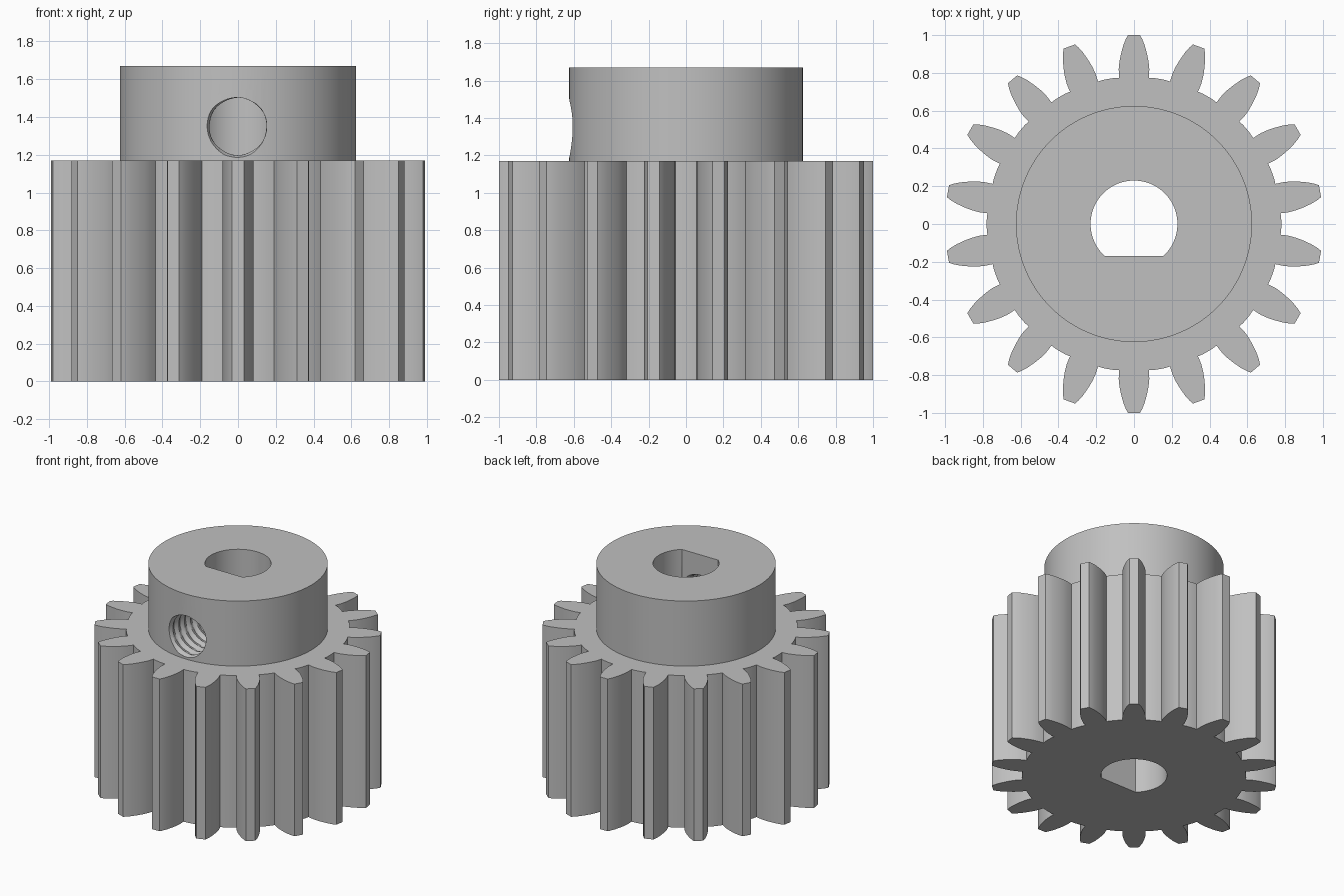
import bpy, bmesh, math
from math import sin, cos, pi, tau

cube = bpy.data.objects.get("Cube")
if cube:
    bpy.data.objects.remove(cube, do_unlink=True)

TEETH = 18
GEAR_TOP, HUB_TOP = 1.17, 1.67
ROOT_R, HUB_R, BORE_R = 0.78, 0.625, 0.23
BORE_FLAT = -0.17
HOLE_Z, HOLE_R, THREAD, PITCH = 1.35, 0.15, 0.017, 0.07

steel = bpy.data.materials.new("grey steel")
steel.use_nodes = True
colour = (0.53, 0.53, 0.53, 1)
steel.diffuse_color = colour
steel.node_tree.nodes["Principled BSDF"].inputs["Base Color"].default_value = colour


def make_object(name, bm):
    bmesh.ops.recalc_face_normals(bm, faces=bm.faces)
    mesh = bpy.data.meshes.new(name)
    bm.to_mesh(mesh)
    bm.free()
    mesh.materials.append(steel)
    obj = bpy.data.objects.new(name, mesh)
    bpy.context.collection.objects.link(obj)
    return obj


def prism(name, outline, bottom, top):
    bm = bmesh.new()
    face = bm.faces.new([bm.verts.new((x, y, bottom)) for x, y in outline])
    raised = bmesh.ops.extrude_face_region(bm, geom=[face], use_keep_orig=True)
    verts = [g for g in raised["geom"] if isinstance(g, bmesh.types.BMVert)]
    bmesh.ops.translate(bm, verts=verts, vec=(0, 0, top - bottom))
    return make_object(name, bm)


def arc(radius, start, end, steps):
    return [(radius * cos(start + (end - start) * i / steps),
             radius * sin(start + (end - start) * i / steps)) for i in range(steps + 1)]


def cut(obj, cutter):
    mod = obj.modifiers.new("cut", "BOOLEAN")
    mod.operation, mod.solver, mod.object = "DIFFERENCE", "EXACT", cutter
    bpy.context.view_layer.objects.active = obj
    bpy.ops.object.modifier_apply(modifier=mod.name)


def gear_outline():
    # One tooth flank as (half width, distance from axis), root to tip
    flank = [(0.079, 0.774), (0.081, 0.82), (0.077, 0.86), (0.069, 0.9),
             (0.057, 0.945), (0.043, 0.98), (0.032, 1.0)]
    tooth = [(w, r) for w, r in flank] + [(-w, r) for w, r in reversed(flank)]
    points = []
    for i in range(TEETH):
        a = pi / 2 + i * tau / TEETH
        points += [(r * cos(a) + w * sin(a), r * sin(a) - w * cos(a)) for w, r in tooth]
        # Root arc leading to the next tooth
        edge = math.atan2(*flank[0])
        points += arc(ROOT_R, a + edge, a + tau / TEETH - edge, 4)[1:-1]
    return points


def thread_cutter():
    # Closed tube along y whose radius follows a helical ridge
    around, first, last, per_turn = 48, -0.75, -0.06, 6
    rows = round((last - first) / PITCH * per_turn)
    bm = bmesh.new()
    rings = []
    for j in range(rows + 1):
        y = first + (last - first) * j / rows
        ring = []
        for i in range(around):
            a = tau * i / around
            phase = ((y - first) / PITCH + i / around) % 1
            r = HOLE_R + THREAD * (1 - abs(2 * phase - 1))
            ring.append(bm.verts.new((r * cos(a), y, HOLE_Z + r * sin(a))))
        rings.append(ring)
    for low, high in zip(rings, rings[1:]):
        for i in range(around):
            k = (i + 1) % around
            bm.faces.new((low[i], low[k], high[k]))
            bm.faces.new((low[i], high[k], high[i]))
    bm.faces.new(rings[0])
    bm.faces.new(rings[-1])
    return make_object("thread_cutter", bm)


# Toothed wheel and hub
gear = prism("gear_teeth", gear_outline(), 0, GEAR_TOP)
hub = prism("hub", arc(HUB_R, 0, tau, 96)[:-1], GEAR_TOP, HUB_TOP)

# D-shaped shaft bore through both, threaded screw hole in the hub front
flat_angle = math.asin(BORE_FLAT / BORE_R)
bore = prism("bore_cutter", arc(BORE_R, flat_angle, pi - flat_angle, 48), -0.2, HUB_TOP + 0.2)
thread = thread_cutter()
cut(gear, bore)
cut(hub, bore)
cut(hub, thread)
for helper in (bore, thread):
    bpy.data.objects.remove(helper, do_unlink=True)

# Smooth curved walls, keep corners crisp
for obj in (gear, hub):
    bpy.ops.object.select_all(action="DESELECT")
    obj.select_set(True)
    bpy.context.view_layer.objects.active = obj
    bpy.ops.object.shade_smooth_by_angle(angle=math.radians(25))
